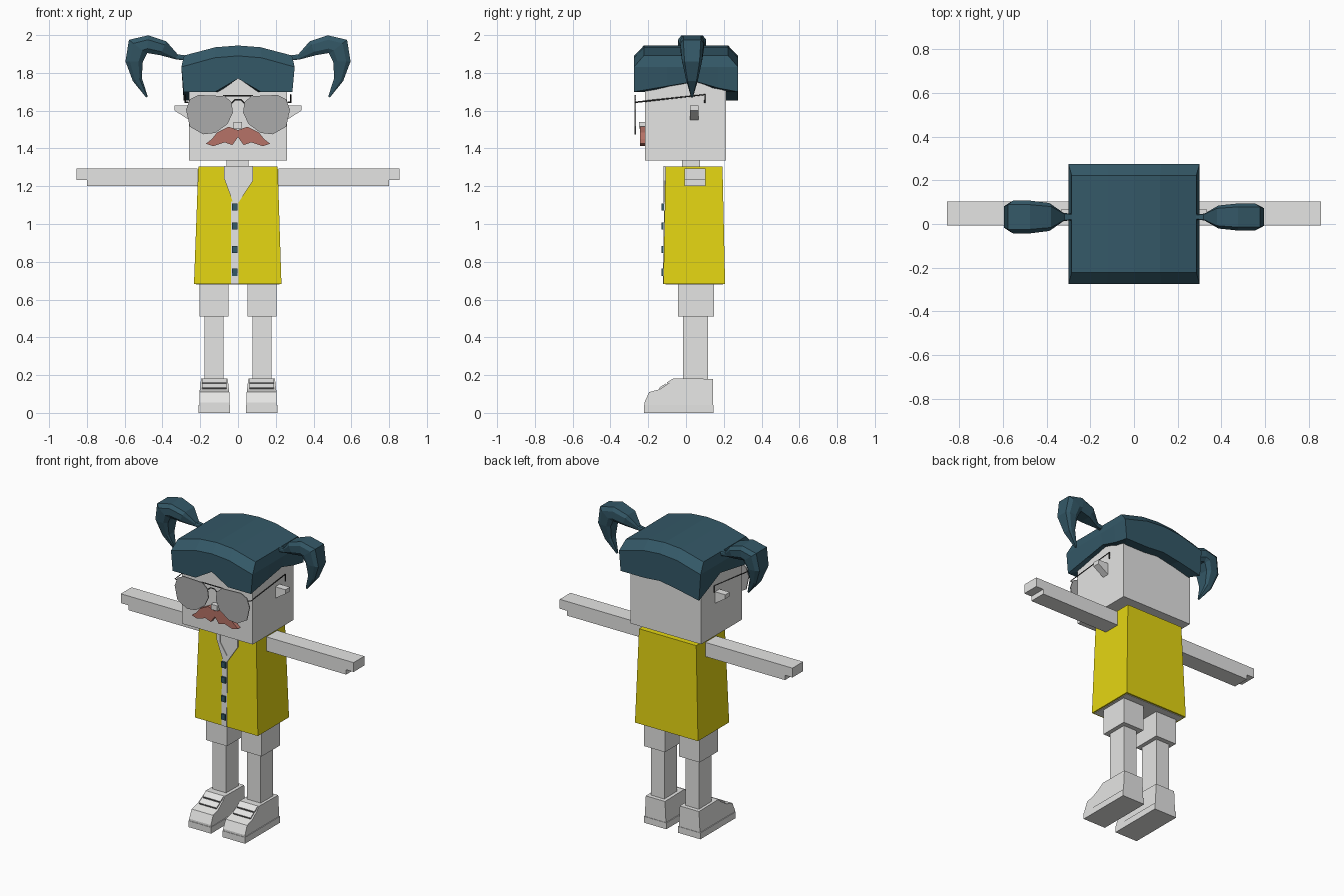
import bpy, bmesh
from mathutils import Vector

if "Cube" in bpy.data.objects:
    bpy.data.objects.remove(bpy.data.objects["Cube"])


def material(name, r, g, b):
    m = bpy.data.materials.new(name)
    m.use_nodes = True
    m.diffuse_color = (r, g, b, 1)
    m.node_tree.nodes["Principled BSDF"].inputs["Base Color"].default_value = (r, g, b, 1)
    return m


PALE = material("pale grey", 0.78, 0.78, 0.77)
YELLOW = material("shirt yellow", 0.78, 0.67, 0.006)
TEAL = material("hair teal", 0.034, 0.098, 0.136)
RED = material("moustache red", 0.47, 0.17, 0.135)
SMOKE = material("lens grey", 0.41, 0.41, 0.41)
DARK = material("frame dark", 0.06, 0.06, 0.06)


def mesh(name, verts, faces, mat):
    bm = bmesh.new()
    vs = [bm.verts.new(v) for v in verts]
    for f in faces:
        bm.faces.new([vs[i] for i in f])
    bmesh.ops.recalc_face_normals(bm, faces=bm.faces)
    me = bpy.data.meshes.new(name)
    bm.to_mesh(me)
    bm.free()
    me.materials.append(mat)
    ob = bpy.data.objects.new(name, me)
    bpy.context.collection.objects.link(ob)
    return ob


def loft(name, rings, mat):
    """Skin a list of equal-length rings and cap both ends."""
    n = len(rings[0])
    faces = [(k * n + i, k * n + (i + 1) % n, (k + 1) * n + (i + 1) % n, (k + 1) * n + i)
             for k in range(len(rings) - 1) for i in range(n)]
    last = (len(rings) - 1) * n
    faces += [tuple(range(n)), tuple(range(last, last + n))]
    return mesh(name, [p for r in rings for p in r], faces, mat)


def rect(x0, x1, y0, y1, z):
    return [(x0, y0, z), (x1, y0, z), (x1, y1, z), (x0, y1, z)]


def box(name, x, y, z, mat):
    return loft(name, [rect(*x, *y, z[0]), rect(*x, *y, z[1])], mat)


def front_plate(name, outline, y0, y1, mat):
    return loft(name, [[(x, y, z) for x, z in outline] for y in (y0, y1)], mat)


def wire(name, points, mat, radius=0.004):
    cu = bpy.data.curves.new(name, "CURVE")
    cu.dimensions = "3D"
    cu.bevel_depth = radius
    cu.bevel_resolution = 0
    sp = cu.splines.new("POLY")
    sp.points.add(len(points) - 1)
    for p, co in zip(sp.points, points):
        p.co = (*co, 1)
    cu.materials.append(mat)
    bpy.context.collection.objects.link(bpy.data.objects.new(name, cu))


def flip(points, s):
    return [(s * p[0], *p[1:]) for p in points]


# Head, neck and torso
box("head", (-0.26, 0.26), (-0.217, 0.213), (1.335, 1.82), PALE)
box("neck", (-0.06, 0.055), (-0.02, 0.075), (1.29, 1.34), PALE)
loft("shirt", [rect(-0.233, 0.23, -0.12, 0.207, 0.682),
               rect(-0.21, 0.21, -0.108, 0.193, 1.305)], YELLOW)
box("shirt_underside", (-0.222, 0.22), (-0.109, 0.196), (0.679, 0.684), PALE)

# Collar, placket and buttons on the shirt front
front_plate("collar_base", [(-0.05, 1.305), (-0.05, 1.23), (0, 1.155), (0.05, 1.235), (0.05, 1.305)],
            -0.115, -0.105, PALE)
front_plate("collar", [(-0.075, 1.307), (-0.075, 1.245), (-0.025, 1.11), (0, 1.11), (0.08, 1.23),
                       (0.08, 1.307), (0.048, 1.307), (0.048, 1.235), (0, 1.155),
                       (-0.048, 1.23), (-0.048, 1.307)], -0.119, -0.108, PALE)
loft("placket", [rect(-0.036, 0.002, -0.123, -0.115, 0.682),
                 rect(-0.036, 0.002, -0.116, -0.108, 1.12)], PALE)
for i, z in enumerate((0.745, 0.865, 0.99, 1.09)):
    box(f"button_{i + 1}", (-0.033, -0.003), (-0.13, -0.112), (z - 0.019, z + 0.019), TEAL)

# Nose and moustache
box("nose", (-0.025, 0.022), (-0.25, -0.21), (1.505, 1.54), PALE)
half = [(0, 1.46), (0.03, 1.418), (0.07, 1.432), (0.13, 1.412), (0.17, 1.425),
        (0.138, 1.45), (0.11, 1.485), (0.05, 1.515), (0, 1.497)]
front_plate("moustache", half + flip(half[-2:0:-1], -1), -0.243, -0.21, RED)

# Hair cap: rings from the inner hem out, up and over to the crown
hem = [(-0.3, -0.275, 1.7), (-0.125, -0.275, 1.7), (0, -0.275, 1.77), (0.125, -0.275, 1.7),
       (0.3, -0.275, 1.7), (0.3, -0.1, 1.73), (0.3, 0.05, 1.755), (0.3, 0.17, 1.72),
       (0.3, 0.275, 1.7), (0.125, 0.275, 1.7), (0, 0.275, 1.71), (-0.125, 0.275, 1.69),
       (-0.3, 0.275, 1.655), (-0.3, 0.17, 1.7), (-0.3, 0.05, 1.755), (-0.3, -0.1, 1.73)]


def crown(x):
    return 1.945 - 0.65 * x * x


rings = [[(x * 0.8, y * 0.72, z) for x, y, z in hem],
         [(x * 0.96, y, z) for x, y, z in hem],
         [(x, y, crown(x) - 0.055) for x, y, z in hem],
         [(x * 0.95, y * 0.81, crown(x * 0.95)) for x, y, z in hem]]
n = len(hem)
hair_faces = [(k * n + i, k * n + (i + 1) % n, (k + 1) * n + (i + 1) % n, (k + 1) * n + i)
              for k in range(3) for i in range(n)]
hair_faces += [tuple(3 * n + i for i in strip) for strip in
               ((0, 1, 11, 12, 13, 14, 15), (1, 2, 10, 11), (2, 3, 9, 10), (3, 4, 5, 6, 7, 8, 9))]
hair_faces.append(tuple(range(n)))
mesh("hair", [p for r in rings for p in r], hair_faces, TEAL)


def pigtail(name, s, width):
    # x, z, thickness and relative width along the drooping tail
    path = [(0.285, 1.88, 0.014, 0.2), (0.325, 1.885, 0.014, 0.25), (0.395, 1.93, 0.04, 0.85),
            (0.478, 1.952, 0.047, 1), (0.53, 1.938, 0.06, 1), (0.55, 1.86, 0.046, 0.85),
            (0.533, 1.765, 0.025, 0.5), (0.482, 1.672, 0.005, 0.08)]
    sections = []
    for i, (x, z, t, w) in enumerate(path):
        a, b = path[max(i - 1, 0)], path[min(i + 1, len(path) - 1)]
        along = Vector((b[0] - a[0], 0, b[1] - a[1])).normalized()
        across = Vector((-along.z, 0, along.x))
        ring = []
        for u, v in ((0.75, 1), (1, 0.5), (1, -0.5), (0.75, -1),
                     (-0.75, -1), (-1, -0.5), (-1, 0.5), (-0.75, 1)):
            p = Vector((x, 0.032 + u * w * width, z)) + across * v * t
            ring.append((s * p.x, p.y, p.z))
        sections.append(ring)
    loft(name, sections, TEAL)


pigtail("left_pigtail", 1, 0.062)
pigtail("right_pigtail", -1, 0.075)

# Glasses bridge
wire("brow_bar", [(-0.08, -0.268, 1.678), (0.08, -0.268, 1.678)], DARK)
wire("bridge", [(-0.035, -0.268, 1.64), (-0.015, -0.268, 1.658), (0.015, -0.268, 1.658),
                (0.035, -0.268, 1.64)], DARK)

lens = [(0.275, 1.605), (0.255, 1.66), (0.21, 1.683), (0.07, 1.677), (0.034, 1.645), (0.027, 1.59),
        (0.055, 1.53), (0.12, 1.482), (0.185, 1.475), (0.255, 1.515)]
shoe_profile = [(0.143, 0), (0.143, 0.18), (-0.06, 0.183), (-0.085, 0.16), (-0.14, 0.125),
                (-0.195, 0.11), (-0.22, 0.055), (-0.22, 0)]

for side, s in (("left", 1), ("right", -1)):
    def span(a, b):
        return tuple(sorted((s * a, s * b)))

    # Lens and temple
    front_plate(f"{side}_lens", flip(lens, s), -0.272, -0.266, SMOKE)
    wire(f"{side}_temple", flip([(0.262, -0.268, 1.645), (0.278, -0.262, 1.645),
                                 (0.278, 0.1, 1.685), (0.278, 0.1, 1.64)], s), DARK)
    # Wedge ear
    loft(f"{side}_ear", [[(s * x, y, z) for x, z in
                          ((0.25, 1.628), (0.335, 1.628), (0.335, 1.6), (0.25, 1.545))]
                         for y in (0.02, 0.067)], PALE)
    # Arm with stepped hand
    front_plate(f"{side}_arm", flip([(0.215, 1.2), (0.8, 1.2), (0.8, 1.232), (0.855, 1.232),
                                     (0.855, 1.294), (0.215, 1.294)], s), -0.008, 0.104, PALE)
    # Leg
    box(f"{side}_shorts_leg", span(0.051, 0.204), (-0.043, 0.148), (0.51, 0.69), PALE)
    box(f"{side}_lower_leg", span(0.077, 0.177), (-0.015, 0.117), (0.17, 0.515), PALE)
    # Shoe with sole and straps, narrowing to the ankle
    loft(f"{side}_shoe", [[(s * (0.125 + e * (0.08 - max(0, z - 0.1) * 0.12)), y, z)
                           for y, z in shoe_profile] for e in (-1, 1)], PALE)
    box(f"{side}_sole", span(0.042, 0.208), (-0.223, 0.146), (0, 0.042), PALE)
    for i, (y, z) in enumerate(((-0.118, 0.138), (-0.078, 0.165))):
        loft(f"{side}_strap_{i + 1}", [[(s * x, y + dy, z + dz) for dy, dz in
                                       ((-0.018, -0.013), (-0.022, -0.003), (0.012, 0.018), (0.018, 0.01))]
                                      for x in (0.06, 0.19)], PALE)
        box(f"{side}_strap_gap_{i + 1}", span(0.062, 0.188), (y - 0.021, y - 0.01),
            (z - 0.012, z - 0.006), DARK)
